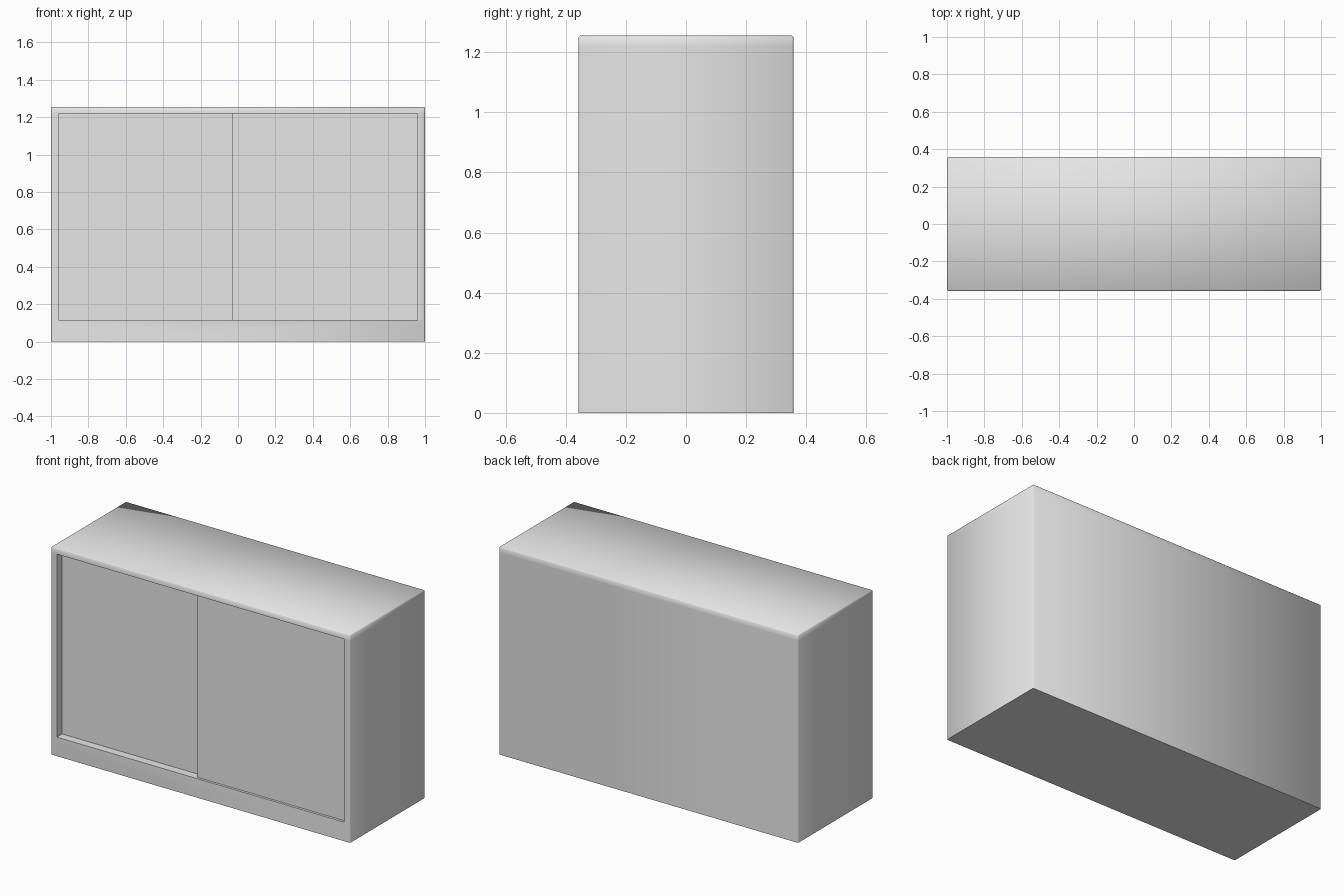
import bpy
import bmesh

old = bpy.data.objects.get("Cube")
if old:
    bpy.data.objects.remove(old, do_unlink=True)

WIDTH, DEPTH, HEIGHT = 2.0, 0.715, 1.255
FRONT = -DEPTH / 2
OPEN_X, OPEN_LOW, OPEN_HIGH = 0.96, 0.115, 1.22
RECESS = 0.06
SPLIT = -0.03

grey = bpy.data.materials.new("light_grey")
grey.use_nodes = True
colour = (0.8, 0.8, 0.8, 1)
grey.diffuse_color = colour
grey.node_tree.nodes["Principled BSDF"].inputs["Base Color"].default_value = colour


def make_object(name, bm):
    bmesh.ops.recalc_face_normals(bm, faces=bm.faces)
    mesh = bpy.data.meshes.new(name)
    bm.to_mesh(mesh)
    bm.free()
    mesh.materials.append(grey)
    obj = bpy.data.objects.new(name, mesh)
    bpy.context.collection.objects.link(obj)
    return obj


def box(low, high):
    bm = bmesh.new()
    bmesh.ops.create_cube(bm, size=1)
    for v in bm.verts:
        v.co = [(a + b) / 2 + c * (b - a) for a, b, c in zip(low, high, v.co)]
    return bm


def cut(bm, faces, point, normal):
    geom = set(faces)
    for f in faces:
        geom.update(f.edges)
        geom.update(f.verts)
    bmesh.ops.bisect_plane(bm, geom=list(geom), plane_co=point, plane_no=normal)


def opening_face(bm):
    # Widest front face at the middle height of the door opening
    mid = (OPEN_LOW + OPEN_HIGH) / 2
    faces = [f for f in bm.faces if abs(f.calc_center_median().z - mid) < 0.1
             and f.normal.y < -0.9]
    return max(faces, key=lambda f: f.calc_area())


# Cabinet body: softened everywhere except around its base
bm = box((-WIDTH / 2, FRONT, 0), (WIDTH / 2, -FRONT, HEIGHT))
soft = [e for e in bm.edges if max(v.co.z for v in e.verts) > 0.1]
bmesh.ops.bevel(bm, geom=soft, offset=0.005, segments=1, affect='EDGES',
                clamp_overlap=True)
bm.normal_update()

# Rails of the frame, then the stiles on the front only
for z in (OPEN_LOW, OPEN_HIGH):
    cut(bm, list(bm.faces), (0, 0, z), (0, 0, 1))
bm.normal_update()
for x in (-OPEN_X, OPEN_X):
    cut(bm, [opening_face(bm)], (x, 0, 0), (1, 0, 0))
    bm.normal_update()

# Door recess with crisp rims
panel = opening_face(bm)
rim = list(panel.edges)
result = bmesh.ops.extrude_face_region(bm, geom=[panel])
moved = [g for g in result["geom"] if isinstance(g, bmesh.types.BMVert)]
bmesh.ops.translate(bm, verts=moved, vec=(0, RECESS, 0))
if panel.is_valid:
    bmesh.ops.delete(bm, geom=[panel], context='FACES_ONLY')
bm.normal_update()
for f in bm.faces:
    f.smooth = True
for e in bm.edges:
    inside = all(abs(v.co.x) < OPEN_X + 0.01 and OPEN_LOW - 0.01 < v.co.z < OPEN_HIGH + 0.01
                 and v.co.y < FRONT + RECESS + 0.01 for v in e.verts)
    base = all(v.co.z < 0.001 for v in e.verts)
    e.smooth = not (inside or base)
make_object("cabinet_body", bm)

# Sliding doors, one running behind the other
back = FRONT + RECESS
make_object("rear_sliding_door", box((-OPEN_X, FRONT + 0.05, OPEN_LOW),
                                     (SPLIT + 0.02, back, OPEN_HIGH)))
make_object("front_sliding_door", box((SPLIT, FRONT + 0.015, OPEN_LOW),
                                      (OPEN_X, FRONT + 0.05, OPEN_HIGH)))
